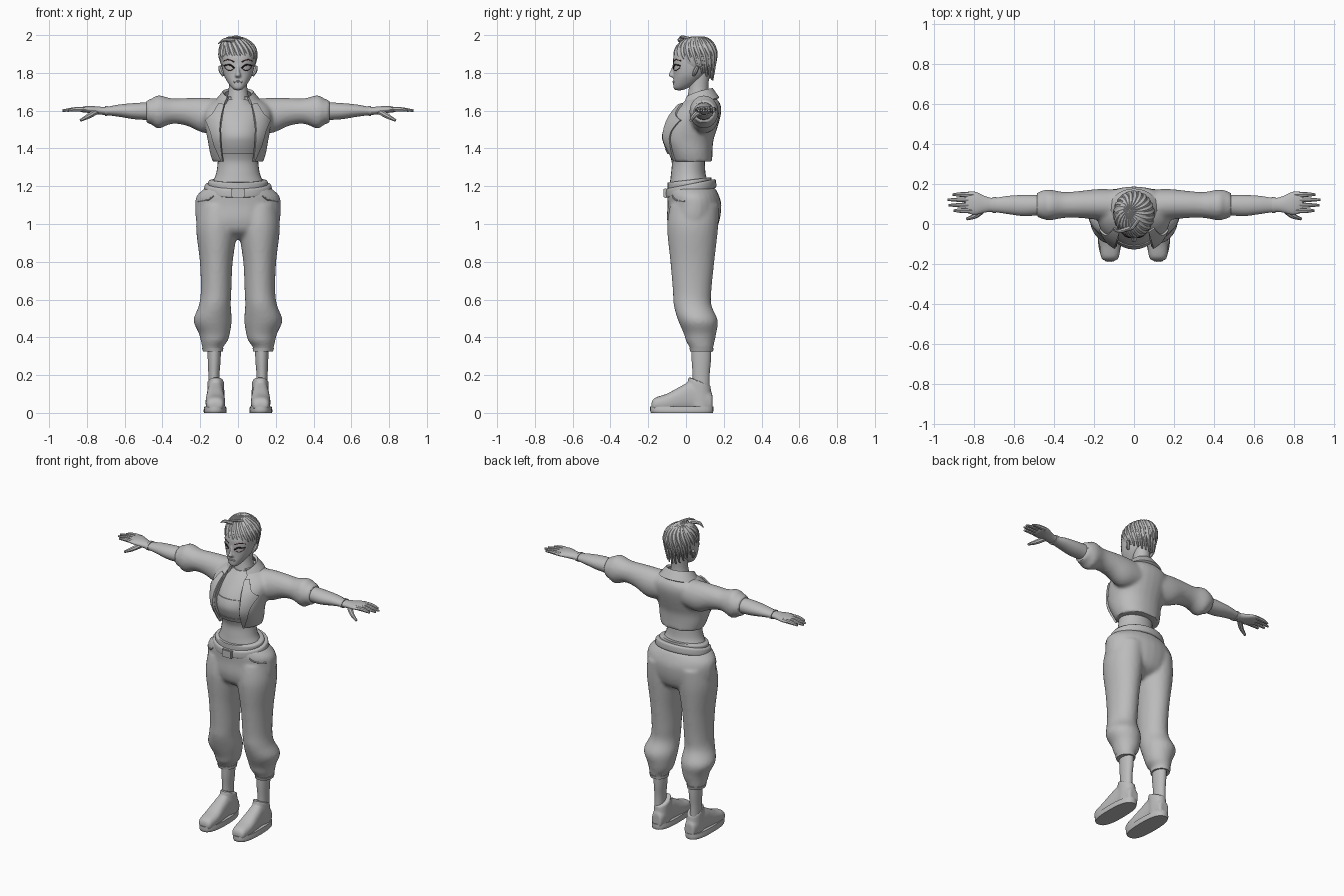
import bpy
import bmesh
import math
from mathutils import Vector
from mathutils.bvhtree import BVHTree

if "Cube" in bpy.data.objects:
    bpy.data.objects.remove(bpy.data.objects["Cube"])


def material(name, colour):
    mat = bpy.data.materials.new(name)
    mat.use_nodes = True
    mat.diffuse_color = (*colour, 1)
    mat.node_tree.nodes["Principled BSDF"].inputs["Base Color"].default_value = (*colour, 1)
    return mat


GREY = material("plain_grey", (.5, .5, .5))
LASH = material("lash_black", (.02, .012, .015))
BROW = material("brow_dark_red", (.09, .025, .03))


def spline(rows, steps=5):
    """Smooth Catmull-Rom interpolation through rows of numbers."""
    out = []
    last = len(rows) - 1
    for i in range(last):
        quad = [rows[max(i - 1, 0)], rows[i], rows[i + 1], rows[min(i + 2, last)]]
        for k in range(steps):
            t = k / steps
            out.append([b + .5 * t * (c - a + t * (2 * a - 5 * b + 4 * c - d + t * (3 * (b - c) + d - a)))
                        for a, b, c, d in zip(*quad)])
    return out + [list(rows[last])]


def sym(rows):
    """Rows of (z, half width, front, back) to full extents."""
    return [(z, -w, w, front, back) for z, w, front, back in rows]


def loft(bm, rows, axis="Z", power=2, grow=0, lo=-9, hi=9, shear=0, sides=28):
    """Stack of rounded sections, each given by its extents."""
    previous = first = None
    for t, u0, u1, v0, v1 in spline(rows):
        if not lo <= t <= hi:
            continue
        ring = []
        for k in range(sides):
            angle = math.tau * k / sides
            c, s = math.cos(angle), math.sin(angle)
            u = (u0 + u1) / 2 + ((u1 - u0) / 2 + grow) * math.copysign(abs(c) ** (2 / power), c)
            v = (v0 + v1) / 2 + ((v1 - v0) / 2 + grow) * math.copysign(abs(s) ** (2 / power), s)
            p = Vector({"Z": (u, v, t), "X": (t, u, v), "Y": (u, t, v)}[axis])
            p.z += shear * (p.y - .03)
            ring.append(bm.verts.new(p))
        if previous:
            for k in range(sides):
                n = (k + 1) % sides
                bm.faces.new((previous[k], previous[n], ring[n], ring[k]))
        first = first or ring
        previous = ring
    bm.faces.new(first)
    bm.faces.new(previous)
    return bm


def grid(bm, point, nu, nv):
    """Sheet of quads from a function of two parameters."""
    verts = [[bm.verts.new(point(i / nu, j / nv)) for j in range(nv + 1)] for i in range(nu + 1)]
    for i in range(nu):
        for j in range(nv):
            bm.faces.new((verts[i][j], verts[i + 1][j], verts[i + 1][j + 1], verts[i][j + 1]))
    return bm


def evaluated_mesh(obj):
    deps = bpy.context.evaluated_depsgraph_get()
    return bpy.data.meshes.new_from_object(obj.evaluated_get(deps))


def bake(obj):
    """Apply modifiers, then shade smooth with sharp creases."""
    if obj.modifiers:
        mesh = evaluated_mesh(obj)
        obj.modifiers.clear()
        obj.data = mesh
    bm = bmesh.new()
    bm.from_mesh(obj.data)
    for face in bm.faces:
        face.smooth = True
    for edge in bm.edges:
        edge.smooth = len(edge.link_faces) == 2 and edge.calc_face_angle(0) < math.radians(40)
    bm.to_mesh(obj.data)
    tree = BVHTree.FromBMesh(bm)
    bm.free()
    return tree


def finish(bm, name, mat=GREY, mirror=False, voxel=0, thick=0):
    if mirror:
        copy = bmesh.ops.duplicate(bm, geom=bm.verts[:] + bm.edges[:] + bm.faces[:])["geom"]
        bmesh.ops.scale(bm, vec=(-1, 1, 1), verts=[g for g in copy if isinstance(g, bmesh.types.BMVert)])
    bmesh.ops.recalc_face_normals(bm, faces=bm.faces)
    mesh = bpy.data.meshes.new(name)
    bm.to_mesh(mesh)
    bm.free()
    mesh.materials.append(mat)
    obj = bpy.data.objects.new(name, mesh)
    bpy.context.scene.collection.objects.link(obj)
    if thick:
        solid = obj.modifiers.new("thickness", "SOLIDIFY")
        solid.thickness = thick
        solid.offset = 0
    if voxel:
        remesh = obj.modifiers.new("merge", "REMESH")
        remesh.mode = "VOXEL"
        remesh.voxel_size = voxel
        soften = obj.modifiers.new("soften", "SMOOTH")
        soften.iterations = 4
    return obj, bake(obj)


def tubes(name, paths, mat=GREY, mirror=False):
    """Tapered round strands; every path is a list of (x, y, z, radius)."""
    curve = bpy.data.curves.new(name, "CURVE")
    curve.dimensions = "3D"
    curve.bevel_depth = 1
    curve.bevel_resolution = 2
    curve.use_fill_caps = True
    for path in paths:
        rows = spline(path, 4)
        line = curve.splines.new("POLY")
        line.points.add(len(rows) - 1)
        for point, (x, y, z, r) in zip(line.points, rows):
            point.co = (x, y, z, 1)
            point.radius = max(r, .001)
    helper = bpy.data.objects.new(name + "_path", curve)
    bpy.context.scene.collection.objects.link(helper)
    bm = bmesh.new()
    bm.from_mesh(evaluated_mesh(helper))
    bpy.data.objects.remove(helper)
    return finish(bm, name, mat, mirror)


def front_of(tree, x, z):
    hit = tree.ray_cast(Vector((x, -1, z)), Vector((0, 1, 0)))[0]
    return hit.y if hit else 0


def on_front(tree, points, r):
    """Path laid on the front of a surface."""
    return [(x, front_of(tree, x, z), z, r) for x, z in points]


# Torso with cropped top
body = sym([(1.14, .15, -.07, .12), (1.2, .145, -.085, .125), (1.26, .118, -.08, .105),
            (1.32, .108, -.075, .1), (1.36, .108, -.085, .1), (1.42, .12, -.112, .11),
            (1.47, .125, -.122, .12), (1.53, .13, -.1, .13), (1.6, .13, -.05, .14), (1.66, .06, 0, .13)])
finish(loft(bmesh.new(), body), "torso")
finish(loft(bmesh.new(), body, grow=.005, lo=1.37, hi=1.525), "cropped_top")
finish(loft(bmesh.new(), body, grow=.009, lo=1.37, hi=1.4), "cropped_top_band")

# Jacket body and sleeves merged, then opened at the front
bm = loft(bmesh.new(), sym([(1.33, .135, -.075, .14), (1.38, .15, -.1, .14), (1.44, .16, -.132, .145),
                            (1.49, .17, -.132, .16), (1.55, .18, -.108, .178), (1.6, .18, -.07, .187),
                            (1.64, .15, -.03, .18), (1.675, .08, .01, .15)]), power=2.2)
sleeve = [(.05, .01, .17, 1.5, 1.66), (.17, .02, .175, 1.48, 1.668), (.27, .03, .165, 1.52, 1.667),
          (.35, .03, .16, 1.53, 1.665), (.42, .018, .172, 1.505, 1.682), (.455, .025, .168, 1.525, 1.665),
          (.485, .035, .155, 1.535, 1.655)]
loft(bm, sleeve, "X")
loft(bm, [(-x, *rest) for x, *rest in sleeve], "X")
jacket, jacket_front = finish(bm, "jacket", voxel=.011)
edge = [(.075, 1.3), (.085, 1.42), (.09, 1.5), (.075, 1.6), (.06, 1.75)]
bm = bmesh.new()
outline = edge + [(-x, z) for x, z in reversed(edge)]
face = bm.faces.new([bm.verts.new((x, -.4, z)) for x, z in outline])
moved = bmesh.ops.extrude_face_region(bm, geom=[face])["geom"]
bmesh.ops.translate(bm, vec=(0, .42, 0), verts=[g for g in moved if isinstance(g, bmesh.types.BMVert)])
cutter = finish(bm, "opening_cutter")[0]
cutter.hide_render = True
opening = jacket.modifiers.new("opening", "BOOLEAN")
opening.object = cutter
opening.operation = "DIFFERENCE"
opening.solver = "EXACT"
bake(jacket)
bpy.data.objects.remove(cutter)

# Lapels and collar
LAPEL = [(.072, 1.63, .1, 1.635), (.085, 1.58, .135, 1.58), (.092, 1.535, .168, 1.55),
         (.094, 1.5, .143, 1.49), (.09, 1.42, .125, 1.42), (.08, 1.335, .088, 1.335)]


def lapel_point(u, v):
    i = min(int(u * 5), 4)
    x0, z0, x1, z1 = [a + (b - a) * (u * 5 - i) for a, b in zip(LAPEL[i], LAPEL[i + 1])]
    x, z = x0 + (x1 - x0) * v, z0 + (z1 - z0) * v
    return x, front_of(jacket_front, x, z) - .005, z


def collar_point(u, v):
    t = 2 * u - 1
    a = t * 2.35
    r = .075 + .05 * v
    drop = t * t * (.045 + .03 * v)
    return r * math.sin(a), .06 + (.075 + .035 * v) * math.cos(a), 1.715 - .05 * v - drop


finish(grid(bmesh.new(), lapel_point, 20, 5), "lapels", mirror=True, thick=.014)
finish(grid(bmesh.new(), collar_point, 32, 5), "collar", thick=.016)

# Forearms, wrist bands and hands
finish(loft(bmesh.new(), [(.46, .045, .145, 1.55, 1.645), (.55, .04, .145, 1.555, 1.64),
                          (.63, .05, .14, 1.568, 1.632), (.7, .06, .13, 1.577, 1.62),
                          (.74, .058, .138, 1.58, 1.622), (.79, .047, .16, 1.588, 1.625),
                          (.825, .052, .162, 1.592, 1.62), (.84, .062, .152, 1.597, 1.615)], "X"),
       "forearms", mirror=True)
finish(loft(bmesh.new(), [(x, .056, .134, 1.572, 1.625) for x in (.69, .705)], "X"), "wrist_bands", mirror=True)
fingers = [[(.8, y, 1.607, .013), (.86, y, 1.607, .012), (tip, y, 1.6, .006)]
           for y, tip in ((.067, .9), (.094, .925), (.121, .93), (.147, .905))]
fingers.append([(.75, .075, 1.595, .016), (.79, .042, 1.572, .014), (.835, .025, 1.548, .007)])
tubes("fingers", fingers, mirror=True)

# Trousers, with pocket edges and cuffs
bm = loft(bmesh.new(), sym([(1.19, .175, -.1, .155), (1.15, .218, -.1, .175), (1.1, .227, -.098, .187),
                            (1.02, .222, -.1, .178), (.96, .19, -.08, .15), (.92, .07, -.02, .08)]))
leg = [(1.1, 0, .21, -.085, .175), (.98, .002, .222, -.1, .17), (.8, .028, .202, -.083, .15),
       (.65, .035, .197, -.07, .135), (.57, .038, .207, -.065, .135), (.49, .033, .235, -.042, .168),
       (.42, .043, .207, -.012, .16), (.38, .055, .197, 0, .152), (.35, .078, .19, .018, .145),
       (.325, .082, .182, .025, .14)]
loft(bm, leg)
loft(bm, [(z, -b, -a, c, d) for z, a, b, c, d in leg])
trousers_front = finish(bm, "trousers", voxel=.011)[1]
tubes("pocket_edges", [on_front(trousers_front, [(.13, 1.15), (.16, 1.128), (.21, 1.12)], .005)], mirror=True)
finish(loft(bmesh.new(), leg, grow=.003, lo=.32, hi=.346), "trouser_cuffs", mirror=True)

# Waistband, belt and buckle
finish(loft(bmesh.new(), sym([(z, w, -.098, .135) for z, w in ((1.19, .15), (1.21, .158), (1.228, .156), (1.235, .14))]),
            shear=.12), "waistband")
finish(loft(bmesh.new(), sym([(1.165, .17, -.1, .15), (1.172, .18, -.107, .16), (1.205, .176, -.107, .158),
                              (1.213, .165, -.1, .15)]), shear=.2), "belt")
bm = bmesh.new()
bmesh.ops.create_cube(bm, size=1)
bmesh.ops.scale(bm, vec=(.07, .022, .052), verts=bm.verts)
bmesh.ops.translate(bm, vec=(0, -.108, 1.163), verts=bm.verts)
bmesh.ops.bevel(bm, geom=bm.edges[:], offset=.005, segments=2, affect="EDGES")
finish(bm, "belt_buckle")

# Shins and ankle boots
finish(loft(bmesh.new(), [(.37, .09, .162, .028, .135), (.28, .092, .16, .03, .132),
                          (.2, .098, .157, .035, .125), (.1, .098, .157, .035, .125)]), "shins", mirror=True)
bm = loft(bmesh.new(), [(-.183, .09, .15, .02, .055), (-.165, .075, .165, .01, .08), (-.1, .067, .172, .008, .102),
                        (-.03, .072, .168, .008, .14), (.03, .075, .163, .008, .165), (.1, .075, .16, .008, .13),
                        (.14, .085, .15, .008, .1)], "Y", power=2.5)
loft(bm, [(.185, .073, .162, .012, .13), (.12, .072, .163, .008, .137), (.04, .072, .165, .008, .138)], shear=-.4)
finish(bm, "boots", mirror=True, voxel=.008)
finish(loft(bmesh.new(), [(0, .062, .18, -.185, .142), (.012, .06, .182, -.19, .145), (.035, .063, .178, -.19, .145)],
            power=2.6), "boot_soles", mirror=True)

# Neck, head and face
finish(loft(bmesh.new(), sym([(1.58, .065, -.01, .13), (1.66, .058, .005, .125), (1.72, .049, .015, .118),
                              (1.8, .05, .015, .125)])), "neck")
bm = loft(bmesh.new(), sym([(1.708, .014, -.055, -.02), (1.72, .032, -.066, .01), (1.75, .055, -.068, .06),
                            (1.79, .076, -.066, .1), (1.84, .086, -.068, .125), (1.89, .088, -.066, .135),
                            (1.93, .08, -.045, .13), (1.96, .055, -.01, .1)]), power=2.3)
loft(bm, sym([(1.776, .014, -.075, -.04), (1.786, .016, -.093, -.04), (1.81, .01, -.083, -.04),
              (1.845, .007, -.07, -.04)]))
face_front = finish(bm, "head", voxel=.005)[1]
tubes("ears", [[(.078, .04, 1.785, .007), (.09, .05, 1.81, .012), (.095, .062, 1.835, .009)]], mirror=True)
tubes("lips", [on_front(face_front, [(-.022, 1.752), (0, 1.754), (.022, 1.752)], .005)])
tubes("upper_lashes", [on_front(face_front, [(.02, 1.824), (.042, 1.842), (.073, 1.838)], .0045)], LASH, True)
tubes("lower_lashes", [on_front(face_front, [(.028, 1.818), (.048, 1.812), (.07, 1.828)], .0025)], BROW, True)
tubes("eyebrows", [on_front(face_front, [(.02, 1.858), (.05, 1.87), (.075, 1.864)], .003)], BROW, True)

# Short swept hair: a cap with tapered locks
bm = bmesh.new()
bmesh.ops.create_uvsphere(bm, u_segments=32, v_segments=20, radius=1)
bmesh.ops.scale(bm, vec=(.098, .112, .106), verts=bm.verts)
bmesh.ops.translate(bm, vec=(0, .05, 1.885), verts=bm.verts)
bmesh.ops.bisect_plane(bm, geom=bm.verts[:] + bm.edges[:] + bm.faces[:], plane_co=(0, -.07, 1.885),
                       plane_no=(0, .46, .88), clear_inner=True)
bmesh.ops.holes_fill(bm, edges=bm.edges, sides=0)
finish(bm, "hair_cap")
locks = []
for i in range(22):
    end = math.tau * i / 22
    low = 1.88 - .12 * (1 - math.cos(end)) / 2
    path = []
    for k in range(8):
        t = k / 7
        bend = min(t * 1.35, 1) * math.pi / 2
        s = math.sin(bend)
        fall = max(0, t - .74) / .26
        a = end + .8 * (t - 1)
        reach = s * (1 - .12 * fall)
        path.append((.09 * reach * math.sin(a) - .03 * (1 - s), .05 - .103 * reach * math.cos(a) + .02 * (1 - s),
                     1.885 + .098 * math.cos(bend) + (low - 1.885) * fall,
                     .003 + .016 * math.sin(math.pi * (.12 + .86 * t))))
    locks.append(path)
locks.append([(-.02, -.02, 1.97, .012), (-.07, -.035, 1.975, .01), (-.105, -.03, 1.955, .002)])
locks.append([(.02, .02, 1.98, .01), (-.01, -.02, 1.99, .008), (-.045, -.035, 1.988, .002)])
tubes("hair_locks", locks)
